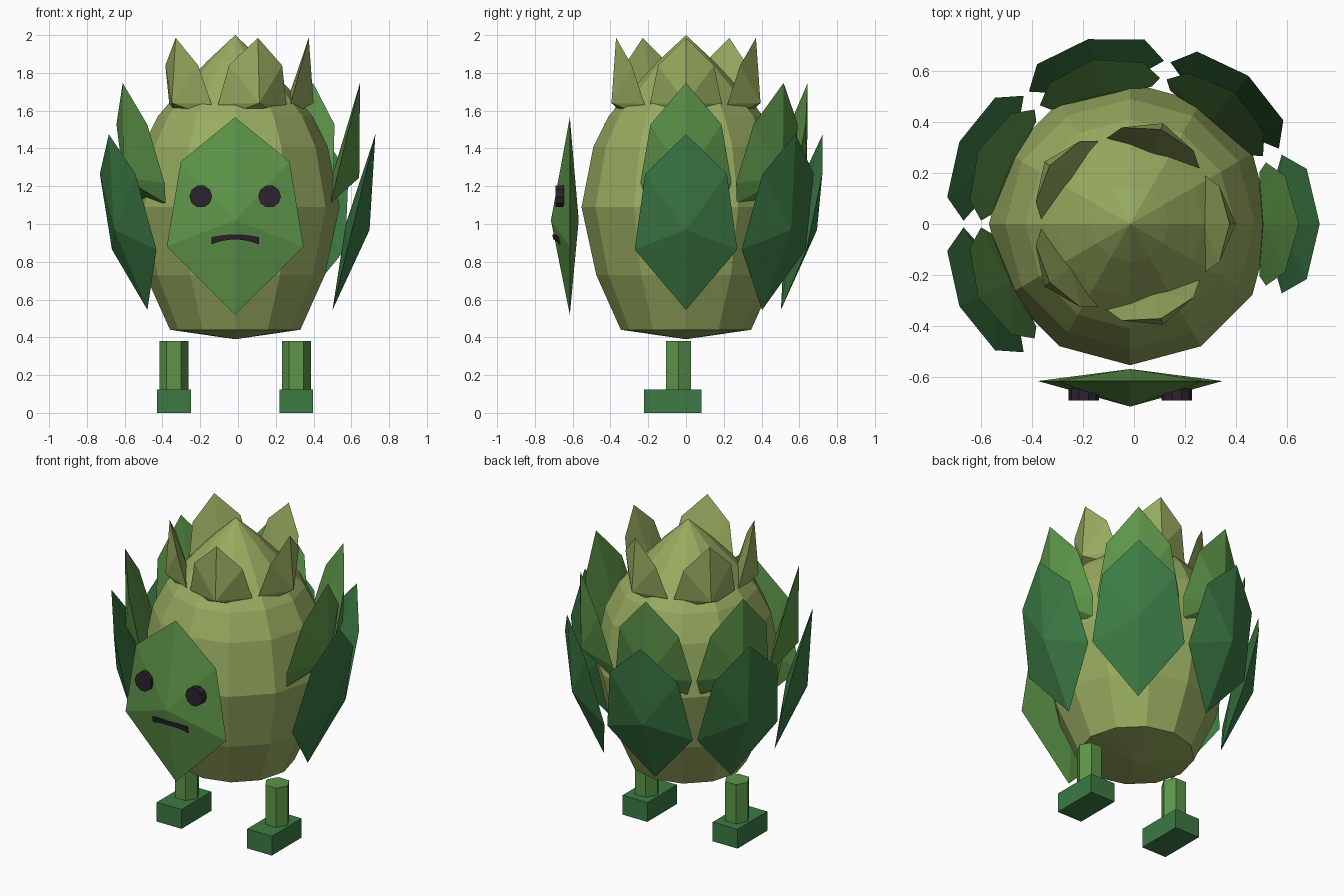
import bpy, bmesh, math
from mathutils import Vector

if "Cube" in bpy.data.objects:
    bpy.data.objects.remove(bpy.data.objects["Cube"])

CX = -0.015  # x of the model's axis


def material(name, rgb):
    m = bpy.data.materials.new(name)
    lin = [((c / 255 + 0.055) / 1.055) ** 2.4 for c in rgb]
    m.diffuse_color = (*lin, 1)
    m.use_nodes = True
    m.node_tree.nodes["Principled BSDF"].inputs["Base Color"].default_value = m.diffuse_color
    return m


PALE = material("pale_green", (152, 172, 96))
MID = material("leaf_green", (93, 149, 73))
DEEP = material("deep_green", (60, 122, 68))
DARK = material("dark_plum", (46, 34, 47))


def finish(name, bm, mat):
    bmesh.ops.recalc_face_normals(bm, faces=bm.faces[:])
    me = bpy.data.meshes.new(name)
    bm.to_mesh(me)
    bm.free()
    me.materials.append(mat)
    ob = bpy.data.objects.new(name, me)
    bpy.context.collection.objects.link(ob)
    return ob


def prism(name, pts, lo, hi, axis, mat):
    """Extrude a flat outline along y or z."""
    bm = bmesh.new()
    place = (lambda p, h: (p[0], h, p[1])) if axis == "y" else (lambda p, h: (p[0], p[1], h))
    a = [bm.verts.new(place(p, lo)) for p in pts]
    b = [bm.verts.new(place(p, hi)) for p in pts]
    bm.faces.new(a)
    bm.faces.new(b)
    for i in range(len(pts)):
        j = (i + 1) % len(pts)
        bm.faces.new((a[i], a[j], b[j], b[i]))
    return finish(name, bm, mat)


def ngon(cx, cy, r, n):
    return [(cx + r * math.cos(math.tau * i / n), cy + r * math.sin(math.tau * i / n))
            for i in range(n)]


def leaf(name, half, su, sv, angle, r, z, tilt, front, back, mat):
    """Faceted leaf: mirrored outline fanned to an outer and an inner apex."""
    rad = Vector((math.cos(angle), math.sin(angle), 0))
    tan = Vector((-math.sin(angle), math.cos(angle), 0))
    up = rad * math.sin(tilt) + Vector((0, 0, math.cos(tilt)))
    out = rad * math.cos(tilt) - Vector((0, 0, math.sin(tilt)))
    org = Vector((CX, 0, z)) + rad * r
    outline = half + [(-u, v) for u, v in reversed(half) if u > 0]
    bm = bmesh.new()
    rim = [bm.verts.new(org + tan * u * su + up * v * sv) for u, v in outline]
    for depth in (front, -back):
        tip = bm.verts.new(org + out * depth)
        for i in range(len(rim)):
            bm.faces.new((rim[i], rim[(i + 1) % len(rim)], tip))
    return finish(name, bm, mat)


# Body: 12-sided faceted bulb
profile = [(0.345, 0.44), (0.475, 0.73), (0.553, 1.09), (0.49, 1.41),
           (0.41, 1.57), (0.29, 1.71), (0.15, 1.86)]
bm = bmesh.new()
rings = [[bm.verts.new((CX + x, y, z)) for x, y in ngon(0, 0, r, 12)] for r, z in profile]
for lo, hi in zip(rings, rings[1:]):
    for i in range(12):
        j = (i + 1) % 12
        bm.faces.new((lo[i], lo[j], hi[j], hi[i]))
for ring, z in ((rings[0], 0.39), (rings[-1], 2.0)):
    tip = bm.verts.new((CX, 0, z))
    for i in range(12):
        bm.faces.new((ring[i], ring[(i + 1) % 12], tip))
finish("body", bm, PALE)

# Leaves: pointed outer ring and blunt inner ring, open at the front
POINTED = [(0, 0.545), (0.288, 0.31), (0.362, -0.14), (0, -0.5)]
BLUNT = [(0, 0.326), (0.148, 0.175), (0.19, -0.037), (0.16, -0.11)]
for i in range(5):
    a = math.tau * i / 7
    leaf(f"outer_leaf_{i}", POINTED, 0.75, 0.916, a, 0.624, 0.99,
         math.atan(0.244), 0.09, 0.04, DEEP)
    leaf(f"inner_leaf_{i}", BLUNT, 1.27, 1.5, a, 0.545, 1.272,
         math.atan(0.244), 0.115, 0.025, MID)

# Crown petals
for i in range(5):
    leaf(f"crown_petal_{i}", BLUNT, 1, 1, math.tau * i / 5, 0.303, 1.671,
         math.atan(0.275), 0.116, 0.02, PALE)

# Face leaf
leaf("face_leaf", POINTED, 1, 1, -math.pi / 2, 0.615, 1.02, 0, 0.1, 0.047, MID)

# Eyes, legs and feet
for side, s in (("left", -1), ("right", 1)):
    prism(f"{side}_eye", ngon(CX + s * 0.182, 1.146, 0.06, 10), -0.692, -0.645, "y", DARK)
    x = CX + s * 0.324
    prism(f"{side}_leg", ngon(x, -0.04, 0.077, 6), 0.12, 0.38, "z", MID)
    prism(f"{side}_foot", [(x - 0.089, -0.222), (x + 0.089, -0.222),
                           (x + 0.089, 0.083), (x - 0.089, 0.083)], 0, 0.125, "z", DEEP)

# Mouth: thin frowning strip that follows the face leaf's slope
bm = bmesh.new()
sections = []
for i in range(9):
    t = i / 4 - 1
    u = 0.125 * t
    top, low = 0.945 - 0.014 * t * t, 0.918 - 0.026 * t * t
    loop = []
    for z, lift in ((top, 0.008), (low, 0.008), (low, -0.002), (top, -0.002)):
        depth = 0.1 * (1 - 1.99 * abs(u) - 2 * (1.02 - z))
        loop.append(bm.verts.new((CX + u, -0.615 - depth - lift, z)))
    sections.append(loop)
for a, b in zip(sections, sections[1:]):
    for k in range(4):
        n = (k + 1) % 4
        bm.faces.new((a[k], a[n], b[n], b[k]))
bm.faces.new(sections[0])
bm.faces.new(sections[-1])
finish("mouth", bm, DARK)
